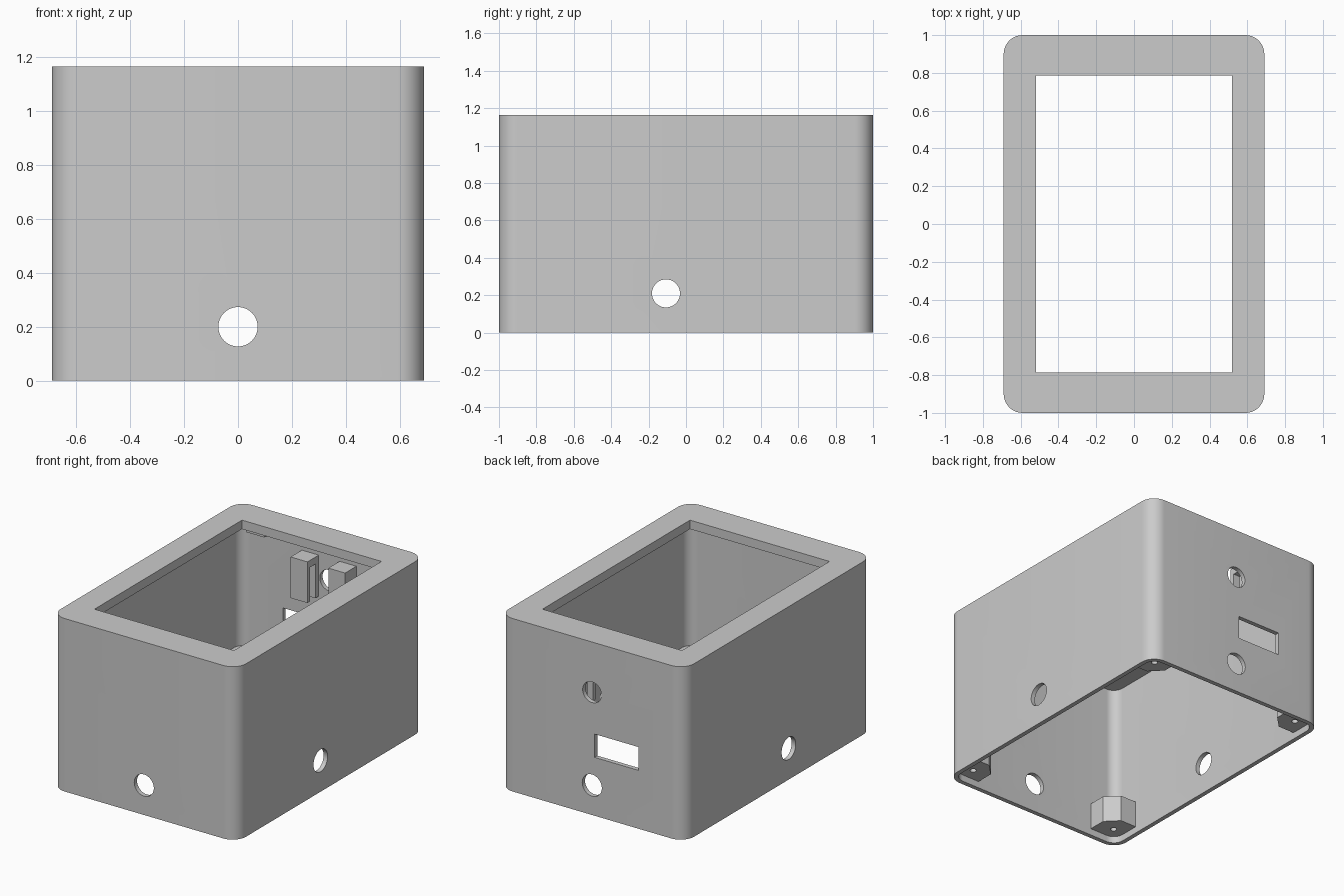
import bpy, bmesh, math
from mathutils import Matrix

cube = bpy.data.objects.get("Cube")
if cube:
    bpy.data.objects.remove(cube, do_unlink=True)

HX, HY, H = 0.69, 1.0, 1.165      # half width, half depth, height
WALL, LIP, R = 0.03, 0.06, 0.10   # wall, top rim thickness, corner radius

grey = bpy.data.materials.new("light grey plastic")
grey.use_nodes = True
COLOR = (0.6, 0.6, 0.6, 1)
grey.diffuse_color = COLOR
grey.node_tree.nodes["Principled BSDF"].inputs["Base Color"].default_value = COLOR


def finish(name, bm):
    bmesh.ops.recalc_face_normals(bm, faces=bm.faces[:])
    me = bpy.data.meshes.new(name)
    bm.to_mesh(me)
    bm.free()
    me.materials.append(grey)
    ob = bpy.data.objects.new(name, me)
    bpy.context.collection.objects.link(ob)
    return ob


def prism(name, pts, z0, z1):
    """Extrude a plan outline from z0 to z1."""
    bm = bmesh.new()
    face = bm.faces.new([bm.verts.new((x, y, z0)) for x, y in pts])
    top = bmesh.ops.extrude_face_region(bm, geom=[face])["geom"]
    bmesh.ops.translate(bm, vec=(0, 0, z1 - z0),
                        verts=[v for v in top if isinstance(v, bmesh.types.BMVert)])
    return finish(name, bm)


def block(name, x0, x1, y0, y1, z0, z1):
    return prism(name, [(x0, y0), (x1, y0), (x1, y1), (x0, y1)], z0, z1)


def rounded(hx, hy, r, n=10):
    pts = []
    for i, (sx, sy) in enumerate([(1, 1), (-1, 1), (-1, -1), (1, -1)]):
        for k in range(n + 1):
            a = math.pi / 2 * (i + k / n)
            pts.append((sx * (hx - r) + r * math.cos(a), sy * (hy - r) + r * math.sin(a)))
    return pts


def cylinder(name, center, radius, length, axis):
    rot = {"X": Matrix.Rotation(math.pi / 2, 4, "Y"),
           "Y": Matrix.Rotation(math.pi / 2, 4, "X"),
           "Z": Matrix.Identity(4)}[axis]
    bm = bmesh.new()
    bmesh.ops.create_cone(bm, cap_ends=True, segments=40, radius1=radius, radius2=radius,
                          depth=length, matrix=Matrix.Translation(center) @ rot)
    return finish(name, bm)


def select(ob):
    bpy.ops.object.select_all(action="DESELECT")
    ob.select_set(True)
    bpy.context.view_layer.objects.active = ob


def cut(ob, cutters):
    for c in cutters:
        c.hide_render = True
        mod = ob.modifiers.new("cut", "BOOLEAN")
        mod.operation, mod.solver, mod.object = "DIFFERENCE", "EXACT", c
        select(ob)
        bpy.ops.object.modifier_apply(modifier=mod.name)
        bpy.data.objects.remove(c, do_unlink=True)


def smooth(ob):
    select(ob)
    bpy.ops.object.shade_smooth_by_angle(angle=math.radians(30))


# Housing: open underneath, rectangular window in the top
housing = prism("housing", rounded(HX, HY, R), 0, H)
cut(housing, [
    prism("cavity", rounded(HX - WALL, HY - WALL, R - WALL), -0.1, H - LIP),
    block("top_window", -0.52, 0.52, -0.785, 0.785, 0.9, 1.3),
    cylinder("front_back_holes", (0, 0, 0.2), 0.073, 2.4, "Y"),
    cylinder("side_holes", (0, -0.107, 0.21), 0.075, 1.8, "X"),
    cylinder("upper_back_hole", (0, 1, 0.827), 0.07, 0.2, "Y"),
    block("back_slot", -0.345, -0.02, 0.9, 1.1, 0.393, 0.55),
])
smooth(housing)

# Corner screw bosses, set slightly above the bottom edge
OUTLINE = [(0.04, 0.04), (0.1, 0.015), (0.23, 0.015), (0.23, 0.15),
           (0.15, 0.23), (0.015, 0.23), (0.015, 0.1)]
for sx, side in ((1, "left"), (-1, "right")):
    for sy, end in ((-1, "front"), (1, "back")):
        boss = prism(f"{end}_{side}_screw_boss",
                     [(sx * (HX - x), sy * (HY - y)) for x, y in OUTLINE], 0.045, 0.225)
        cut(boss, [cylinder("screw_hole", (sx * 0.575, sy * 0.885, 0.07), 0.02, 0.16, "Z")])
        smooth(boss)

# Pair of grooved brackets inside the back wall, either side of the upper hole
for s, side in ((1, "left"), (-1, "right")):
    a, b = sorted((s * 0.078, s * 0.203))
    bracket = block(f"{side}_bracket", a, b, 0.85, 0.975, 0.70, 0.977)
    g0, g1 = sorted((s * 0.05, s * 0.125))
    cut(bracket, [block("groove", g0, g1, 0.88, 0.935, 0.65, 0.93)])

# Small tab under the rim in the back corner
block("corner_tab", -0.59, -0.455, 0.93, 0.975, 1.01, H - LIP + 0.005)
